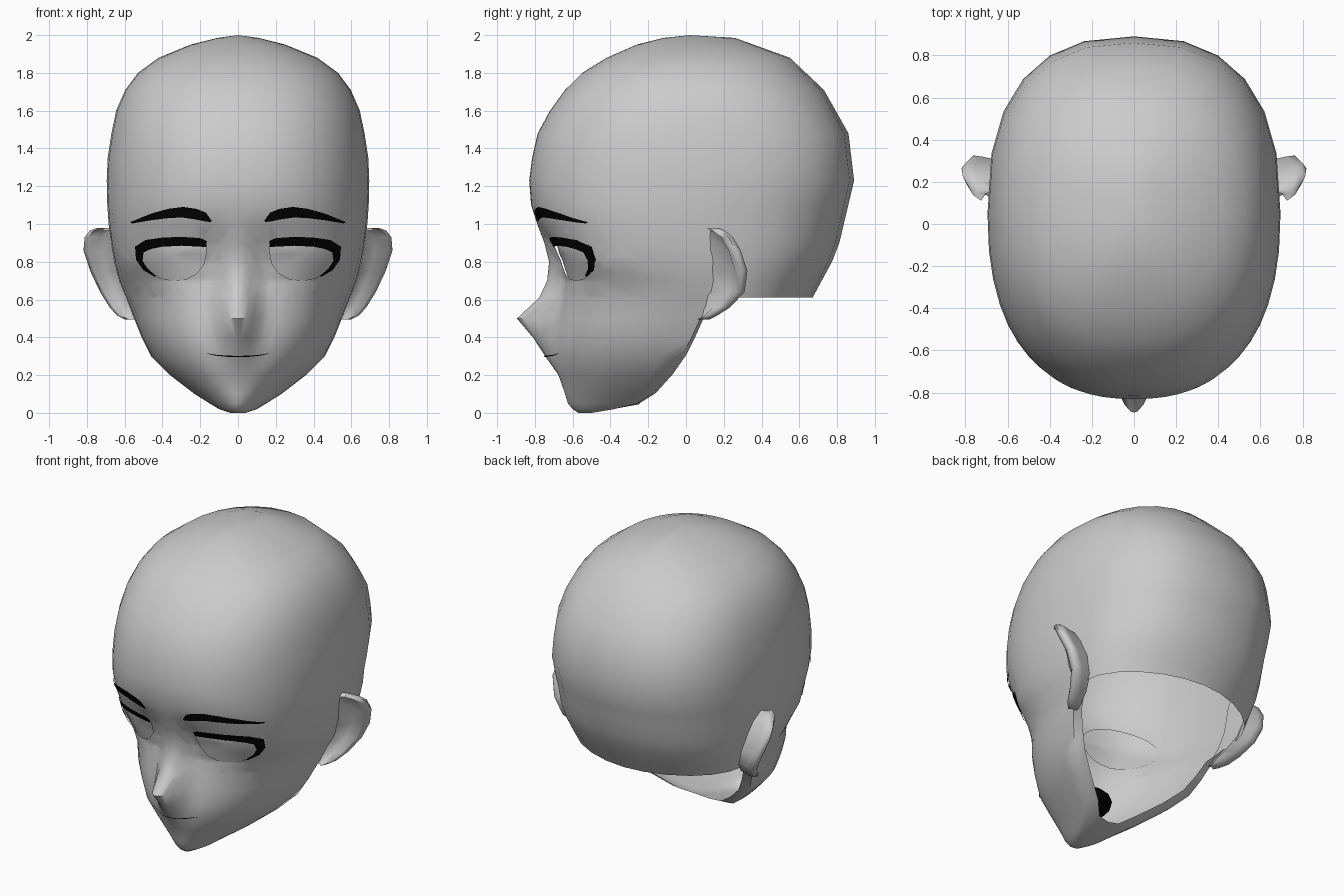
import bpy, bmesh, math
from mathutils import Vector, Matrix

if "Cube" in bpy.data.objects:
    bpy.data.objects.remove(bpy.data.objects["Cube"])

def material(name, v):
    m = bpy.data.materials.new(name)
    m.diffuse_color = (v, v, v, 1)
    m.use_nodes = True
    m.node_tree.nodes["Principled BSDF"].inputs["Base Color"].default_value = m.diffuse_color
    return m

GREY = material("pale grey", 0.6)
BLACK = material("black", 0.001)

# Horizontal section of the head: height, front y, widest y, half width
ROWS = [(0, -.57, -.50, .04), (.02, -.60, -.38, .10), (.05, -.625, -.26, .15), (.1, -.64, -.18, .23),
        (.2, -.675, -.09, .36), (.3, -.71, -.02, .46), (.4, -.705, .03, .51), (.5, -.69, .075, .55),
        (.61, -.665, .25, .595), (.7, -.65, .20, .63), (.8, -.665, .15, .655), (.9, -.71, .10, .672),
        (1.0, -.78, .05, .685), (1.1, -.82, .05, .692), (1.23, -.83, .05, .695), (1.35, -.815, .05, .69),
        (1.48, -.785, .05, .67), (1.6, -.72, .05, .645), (1.71, -.64, .05, .597), (1.8, -.55, .05, .53),
        (1.88, -.42, .05, .42), (1.95, -.26, .04, .25), (1.985, -.12, .03, .11)]
BACK = [(.61, .67), (.85, .80), (1.23, .89), (1.48, .86), (1.71, .73), (1.88, .55), (1.985, .26)]
ROUND = [(0, 1.9), (.3, 2.08), (.5, 2.3), (.6, 2.45), (.7, 2.6), (.8, 2.95), (.9, 2.75), (1.0, 2.5), (1.2, 2.35), (2, 2.25)]
BACK_ROUND = [(.6, 1.85), (.85, 2.3), (1.2, 2.5), (1.5, 2.5), (2, 2.1)]
NOSE = [(.25, 0), (.3, .035), (.42, .12), (.5, .205), (.55, .155), (.6, .115), (.7, .085), (.8, .06), (.9, .04), (1.0, .008), (1.05, 0)]

def lerp(table, z, k=1):
    if z <= table[0][0]:
        return table[0][k]
    for a, b in zip(table, table[1:]):
        if z <= b[0]:
            return a[k] + (b[k] - a[k]) * (z - a[0]) / (b[0] - a[0])
    return table[-1][k]

def nose(x, z):
    return lerp(NOSE, z) * .5 * (1 + math.cos(math.pi * min(1, abs(x) / .16)))

def face_y(x, z):
    """y of the face surface at x, z"""
    f, c, w, p = lerp(ROWS, z, 1), lerp(ROWS, z, 2), lerp(ROWS, z, 3), lerp(ROUND, z)
    return c - (c - f) * (1 - min(1, x / w) ** p) ** (1 / p) - nose(x, z)

def finish(name, bm, mat, angle=60, normals=True):
    if normals:
        bmesh.ops.recalc_face_normals(bm, faces=bm.faces)
    me = bpy.data.meshes.new(name)
    bm.to_mesh(me)
    bm.free()
    me.materials.append(mat)
    ob = bpy.data.objects.new(name, me)
    bpy.context.collection.objects.link(ob)
    mod = ob.modifiers.new("mirror", 'MIRROR')
    mod.merge_threshold = .0005
    bpy.ops.object.select_all(action='DESELECT')
    ob.select_set(True)
    bpy.context.view_layer.objects.active = ob
    bpy.ops.object.shade_smooth_by_angle(angle=math.radians(angle))
    return ob

# Eye opening, as x, z
EYE = [(.17, .89), (.168, .85), (.18, .79), (.215, .74), (.27, .71), (.34, .70),
       (.41, .712), (.47, .75), (.51, .80), (.53, .85), (.53, .89)]

# Head shell: right half, open under the jaw
bm = bmesh.new()
N, M = 16, 6
grid = []
for z, f, c, w in ROWS:
    p, row = lerp(ROUND, z), []
    for i in range(N + 1):
        a = math.pi / 2 * (i / N) ** 1.6
        x = w * math.sin(a) ** (2 / p)
        y = c - (c - f) * max(0, math.cos(a)) ** (2 / p) - nose(x, z)
        row.append(bm.verts.new((x, y, z)))
    if z > .6:
        b, e = lerp(BACK, z), 2 / lerp(BACK_ROUND, z)
        for i in range(1, M + 1):
            a = math.pi / 2 * i / M
            x = 0 if i == M else w * math.cos(a) ** e
            row.append(bm.verts.new((x, c + (b - c) * math.sin(a) ** e, z)))
    else:  # narrow rim turned in under the jaw
        row.append(bm.verts.new((w * z / (z + .05), c + .02, z + .005)))
    grid.append(row)
for lo, hi in zip(grid, grid[1:]):
    cols = N if len(lo) != len(hi) else len(lo) - 1
    for i in range(cols):
        bm.faces.new((lo[i], lo[i + 1], hi[i + 1], hi[i]))
    if len(lo) != len(hi):
        bm.faces.new((lo[N], lo[N + 1], hi[N]))
apex = bm.verts.new((0, .02, 2))
for a, b in zip(grid[-1], grid[-1][1:]):
    bm.faces.new((a, b, apex))
# underside of the chin
bm.faces.new(grid[0])
under = bm.verts.new((0, -.25, .045))
bm.faces.new((grid[0][-1], grid[1][-1], under))
bm.faces.new((grid[1][-1], grid[2][-1], under))
bmesh.ops.recalc_face_normals(bm, faces=bm.faces)

# cut the eye opening out of the shell
def near_eye():
    return [f for f in bm.faces if f.calc_center_median().y < -.3
            and .08 < f.calc_center_median().x < .62 and .6 < f.calc_center_median().z < 1.0]

pairs = list(zip(EYE, EYE[1:] + EYE[:1]))
for (x0, z0), (x1, z1) in pairs:
    fs = near_eye()
    geom = fs + list({e for f in fs for e in f.edges}) + list({v for f in fs for v in f.verts})
    bmesh.ops.bisect_plane(bm, geom=geom, dist=1e-5, plane_co=(x0, 0, z0),
                           plane_no=(z1 - z0, 0, x0 - x1))
def in_eye(c):
    return all((x1 - x0) * (c.z - z0) - (z1 - z0) * (c.x - x0) > 0 for (x0, z0), (x1, z1) in pairs)
bmesh.ops.delete(bm, geom=[f for f in near_eye() if in_eye(f.calc_center_median())], context='FACES')
finish("head", bm, GREY, normals=False)

# Eyeball plates, set just behind the openings
bm = bmesh.new()
cx, cz, rings = .35, .84, []
def eye_y(x, z):
    return face_y(x, min(z, .87)) + .012
for r in (.35, .7, 1):
    ring = []
    for i in range(24):
        a = math.tau * i / 24
        x, z = cx + .21 * r * math.cos(a), cz + .16 * r * math.sin(a)
        ring.append(bm.verts.new((x, eye_y(x, z), z)))
    rings.append(ring)
mid = bm.verts.new((cx, eye_y(cx, cz), cz))
for i in range(24):
    j = (i + 1) % 24
    bm.faces.new((mid, rings[0][i], rings[0][j]))
    for a, b in zip(rings, rings[1:]):
        bm.faces.new((a[i], b[i], b[j], a[j]))
finish("eye", bm, GREY)

def strip(name, upper, lower, gap, steps=4):
    """Thin painted band that follows the face between two x, z lines"""
    bm = bmesh.new()
    cols = []
    for k in range((len(upper) - 1) * steps + 1):
        i = min(k // steps, len(upper) - 2)
        t = k / steps - i
        u = Vector(upper[i]).lerp(Vector(upper[i + 1]), t)
        l = Vector(lower[i]).lerp(Vector(lower[i + 1]), t)
        col = []
        for s in (0, .5, 1):
            q = u.lerp(l, s)
            col.append(bm.verts.new((q.x, face_y(q.x, q.y) - gap, q.y)))
        cols.append(col)
    for a, b in zip(cols, cols[1:]):
        for s in (0, 1):
            bm.faces.new((a[s], a[s + 1], b[s + 1], b[s]))
    finish(name, bm, BLACK)

strip("eyebrow", [(.14, 1.018), (.17, 1.06), (.22, 1.08), (.29, 1.09), (.37, 1.08), (.46, 1.055), (.57, 1.01)],
      [(.145, 1.01), (.18, 1.015), (.23, 1.025), (.30, 1.035), (.38, 1.03), (.46, 1.02), (.56, 1.003)], .009)
strip("eyelash", [(.165, .91), (.2, .925), (.3, .932), (.4, .928), (.49, .915), (.545, .88), (.54, .81), (.50, .755), (.44, .72)],
      [(.168, .878), (.2, .88), (.3, .885), (.4, .88), (.46, .868), (.50, .85), (.505, .805), (.48, .765), (.435, .726)], .008)
strip("mouth", [(0, .302), (.06, .303), (.12, .308), (.17, .317)],
      [(0, .296), (.06, .297), (.12, .303), (.165, .314)], .006)

# Dark hollow behind the lips
bm = bmesh.new()
bmesh.ops.create_uvsphere(bm, u_segments=16, v_segments=10, radius=1,
                          matrix=Matrix.Translation((0, -.485, .275)) @ Matrix.Diagonal((.17, .185, .08, 1)))
bmesh.ops.delete(bm, geom=[v for v in bm.verts if v.co.x < -.001], context='VERTS')
finish("mouth_hollow", bm, BLACK)

# Ears: sections of rim x, rim y, front root y, from top to bottom
EAR = [(.98, .745, .17, .15), (.965, .785, .20, .12), (.93, .812, .245, .11), (.86, .818, .285, .11), (.75, .782, .32, .115),
       (.64, .73, .305, .11), (.56, .68, .23, .09), (.515, .64, .16, .08), (.495, .60, .12, .07)]
bm = bmesh.new()
loops = []
for n, (z, x, y, root) in enumerate(EAR):
    w = lerp(ROWS, z, 3) - .015
    hollow = .035 if 1 < n < 6 else 0
    pts = [(w, root), (w + .45 * (x - w), (root + y) / 2 - .015 + hollow), (x - .02, y - .06), (x, y - .02),
           (x - .02, y + .005), (x - .06, y), (w, y - .02)]
    loops.append([bm.verts.new((px, py, z)) for px, py in pts])
for a, b in zip(loops, loops[1:]):
    for i in range(7):
        j = (i + 1) % 7
        bm.faces.new((a[i], a[j], b[j], b[i]))
bm.faces.new(loops[0])
bm.faces.new(loops[-1])
finish("ear", bm, GREY, 70)
